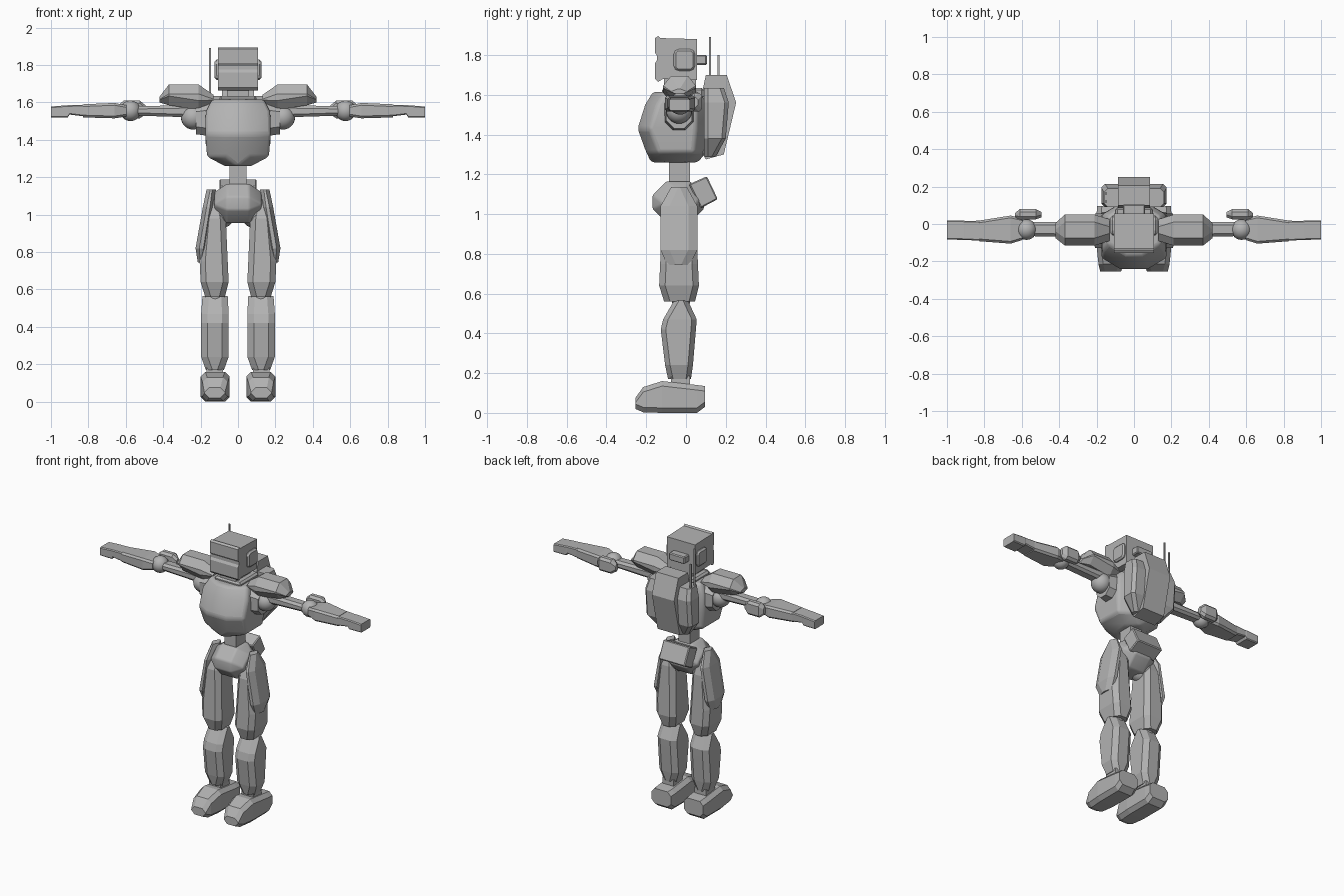
import bpy, bmesh, math
from mathutils import Vector

grey = bpy.data.materials.new("plain grey")
grey.diffuse_color = (0.45, 0.45, 0.45, 1)


def finish(name, bm, mirror=False, bevel=0, smooth=0):
    bmesh.ops.recalc_face_normals(bm, faces=bm.faces)
    me = bpy.data.meshes.new(name)
    bm.to_mesh(me)
    bm.free()
    me.materials.append(grey)
    ob = bpy.data.objects.new(name, me)
    bpy.context.collection.objects.link(ob)
    if bevel:
        b = ob.modifiers.new("bevel", 'BEVEL')
        b.width, b.segments, b.limit_method = bevel, 3 if smooth else 1, 'ANGLE'
    if mirror:
        ob.modifiers.new("mirror", 'MIRROR').use_mirror_merge = False
    if smooth:
        bpy.ops.object.select_all(action='DESELECT')
        ob.select_set(True)
        bpy.context.view_layer.objects.active = ob
        bpy.ops.object.shade_smooth_by_angle(angle=math.radians(smooth))
    return ob


def loft(name, axis, stations, c=0.02, **kw):
    """Chamfered rectangles (pos, a0, a1, b0, b1) joined along an axis."""
    ca, cb = c if isinstance(c, tuple) else (c, c)
    others = [i for i in range(3) if i != axis]
    bm = bmesh.new()
    rings = []
    for p, a0, a1, b0, b1 in stations:
        u, v = min(ca, .45 * (a1 - a0)), min(cb, .45 * (b1 - b0))
        ring = []
        for a, b in ((a0 + u, b0), (a1 - u, b0), (a1, b0 + v), (a1, b1 - v),
                     (a1 - u, b1), (a0 + u, b1), (a0, b1 - v), (a0, b0 + v)):
            co = Vector()
            co[axis], co[others[0]], co[others[1]] = p, a, b
            ring.append(bm.verts.new(co))
        rings.append(ring)
    for r, s in zip(rings, rings[1:]):
        for i in range(8):
            j = (i + 1) % 8
            bm.faces.new((r[i], r[j], s[j], s[i]))
    bm.faces.new(rings[0])
    bm.faces.new(rings[-1])
    return finish(name, bm, **kw)


def prism(name, profile, x0, x1, **kw):
    """Side profile (y, z) extruded across x."""
    bm = bmesh.new()
    f = bm.faces.new([bm.verts.new((x0, y, z)) for y, z in profile])
    g = bmesh.ops.extrude_face_region(bm, geom=[f])["geom"]
    bmesh.ops.translate(bm, vec=(x1 - x0, 0, 0),
                        verts=[v for v in g if isinstance(v, bmesh.types.BMVert)])
    return finish(name, bm, **kw)


def ball(name, loc, r):
    bm = bmesh.new()
    bmesh.ops.create_uvsphere(bm, u_segments=24, v_segments=14, radius=r)
    bmesh.ops.translate(bm, vec=loc, verts=bm.verts)
    finish(name, bm, mirror=True, smooth=40)


def box(name, x0, x1, y0, y1, z0, z1, **kw):
    prism(name, [(y0, z0), (y1, z0), (y1, z1), (y0, z1)], x0, x1, **kw)


# Head: side profile with brow, visor groove and jaw
prism("head", [(-.115, 1.68), (-.14, 1.665), (-.155, 1.68), (-.155, 1.76),
               (-.145, 1.775), (-.145, 1.795), (-.155, 1.81), (-.155, 1.885),
               (-.14, 1.895), (-.13, 1.885), (.055, 1.88), (.055, 1.675)], -.108, .108)
prism("ear", [(-.045, 1.72), (.03, 1.72), (.045, 1.735), (.045, 1.815), (.03, 1.83),
              (-.045, 1.83), (-.062, 1.815), (-.062, 1.735)], .09, .125,
      mirror=True, bevel=.012)
box("head_back_block", -.06, .06, .04, .105, 1.75, 1.80, bevel=.006)
box("neck", -.06, .06, -.11, .05, 1.56, 1.69)
box("collar", -.1, .1, -.12, .09, 1.58, 1.635, bevel=.012)

# Torso and waist
loft("torso", 2, [(1.26, -.07, .07, -.175, .06), (1.31, -.165, .165, -.2, .10),
                  (1.43, -.175, .175, -.243, .11), (1.55, -.172, .172, -.205, .11),
                  (1.615, -.14, .14, -.165, .10)], c=(.1, .06), bevel=.02, smooth=35)
box("waist", -.045, .045, -.085, .02, 1.13, 1.29)

# Backpack with raised centre and two aerials
loft("backpack", 2, [(1.29, -.11, .11, .09, .15), (1.38, -.175, .175, .09, .20),
                     (1.56, -.175, .175, .09, .215), (1.635, -.16, .16, .09, .19)], c=.02)
prism("backpack_centre", [(.10, 1.275), (.19, 1.30), (.252, 1.56), (.205, 1.70),
                          (.10, 1.70), (.085, 1.63), (.085, 1.30)], -.085, .085)
for i, (y, top) in enumerate(((.12, 1.89), (.163, 1.80))):
    box(f"aerial_{i + 1}", -.155, -.145, y - .005, y + .005, 1.60, top)

# Pelvis and rear hip pack
loft("pelvis", 0, [(-.125, -.12, .05, .99, 1.12), (-.06, -.168, .09, .955, 1.165),
                   (.06, -.168, .09, .955, 1.165), (.125, -.12, .05, .99, 1.12)],
     c=.07, bevel=.015, smooth=40)
prism("hip_pack", [(.015, 1.15), (.105, 1.19), (.16, 1.075), (.075, 1.03)], -.1, .1,
      bevel=.006)
ball("hip_joint", (.095, -.035, 1.0), .075)

# Legs
loft("thigh", 2, [(.56, .07, .175, -.11, .045), (.64, .05, .2, -.135, .065),
                  (.75, .055, .205, -.13, .06), (.98, .065, .185, -.12, .05),
                  (1.08, .085, .155, -.08, .02)], c=.03, mirror=True)
loft("thigh_plate", 2, [(.745, .185, .215, -.095, .02), (.82, .165, .227, -.128, .057),
                        (1.04, .13, .188, -.128, .057), (1.135, .118, .168, -.075, .005)],
     c=(.02, .045), mirror=True)
ball("knee_joint", (.122, -.025, .56), .045)
loft("shin", 2, [(.17, .075, .172, -.09, .025), (.24, .05, .197, -.105, .035),
                 (.42, .05, .197, -.127, .05), (.47, .05, .197, -.115, .054),
                 (.565, .055, .19, -.06, .01)], c=(.035, .025), mirror=True)
box("ankle", .08, .168, -.075, .02, .11, .185, mirror=True)
loft("foot", 1, [(-.255, .07, .18, .02, .075), (-.215, .055, .19, .003, .13),
                 (-.12, .045, .2, 0, .16), (.055, .045, .2, 0, .14),
                 (.095, .05, .197, .03, .135)], c=.025, mirror=True)

# Shoulders
loft("shoulder_socket", 0, [(.15, -.11, .04, 1.42, 1.60), (.225, -.1, .03, 1.43, 1.59)],
     c=.04, mirror=True)
ball("shoulder_joint", (.24, -.035, 1.52), .065)
loft("shoulder_pad", 0, [(.13, -.09, .025, 1.59, 1.64), (.21, -.115, .05, 1.56, 1.695),
                         (.37, -.115, .05, 1.585, 1.695), (.42, -.075, .005, 1.60, 1.63)],
     c=(.04, .05), mirror=True)

# Arms
loft("upper_arm", 0, [(.24, -.07, .01, 1.52, 1.585), (.56, -.065, .01, 1.53, 1.58)],
     c=.015, mirror=True)
ball("elbow_joint", (.575, -.03, 1.555), .055)
loft("elbow_guard", 0, [(.495, .035, .065, 1.535, 1.585), (.525, .025, .08, 1.515, 1.61),
                        (.61, .025, .08, 1.515, 1.61), (.635, .03, .06, 1.535, 1.59)],
     c=.015, mirror=True)
loft("forearm", 0, [(.595, -.085, .03, 1.525, 1.585), (.66, -.105, .045, 1.515, 1.597),
                    (.83, -.092, .018, 1.52, 1.59)], c=.012, mirror=True)
loft("hand", 0, [(.82, -.09, .018, 1.525, 1.588), (.90, -.085, .016, 1.535, 1.585),
                 (.91, -.085, .018, 1.52, 1.585), (1.0, -.083, .02, 1.52, 1.578)],
     c=.006, mirror=True)
